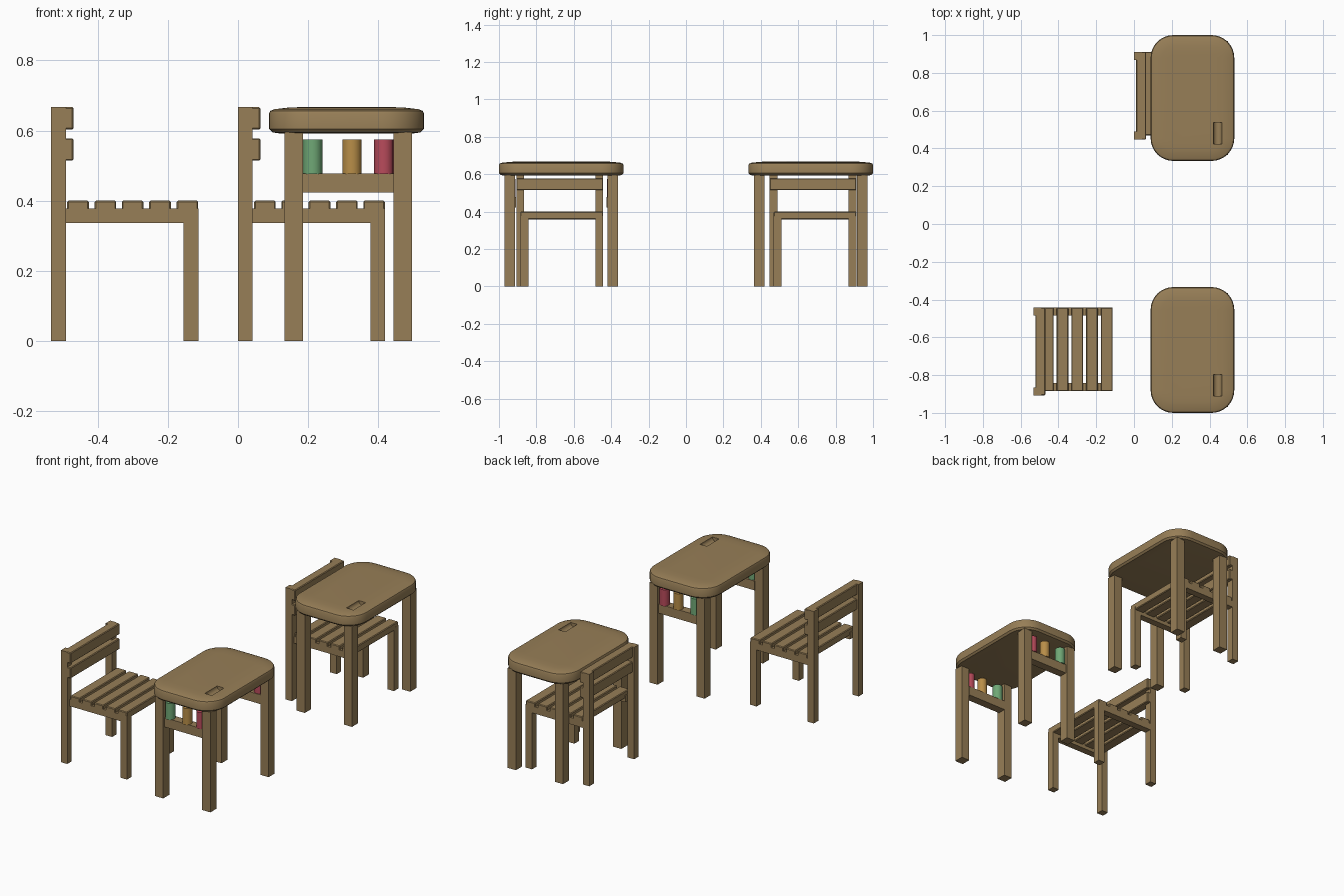
import bpy, bmesh, math
from mathutils import Matrix, Vector

if "Cube" in bpy.data.objects:
    bpy.data.objects.remove(bpy.data.objects["Cube"], do_unlink=True)


def material(name, rgb):
    m = bpy.data.materials.new(name)
    m.use_nodes = True
    m.diffuse_color = (*rgb, 1)
    m.node_tree.nodes["Principled BSDF"].inputs["Base Color"].default_value = (*rgb, 1)
    return m


WOOD = material("warm wood", (0.31, 0.21, 0.095))
GREEN = material("soft green", (0.16, 0.39, 0.18))
GOLD = material("golden yellow", (0.48, 0.27, 0.065))
RED = material("berry red", (0.48, 0.07, 0.105))


def finish(bm, name, mat):
    bmesh.ops.recalc_face_normals(bm, faces=bm.faces)
    mesh = bpy.data.meshes.new(name)
    bm.to_mesh(mesh)
    bm.free()
    ob = bpy.data.objects.new(name, mesh)
    bpy.context.collection.objects.link(ob)
    mesh.materials.append(mat)
    return ob


def smooth(ob, degrees):
    bpy.ops.object.select_all(action='DESELECT')
    ob.select_set(True)
    bpy.context.view_layer.objects.active = ob
    bpy.ops.object.shade_smooth_by_angle(angle=math.radians(degrees))


def box(name, x, y, z, bevel=0):
    """Box from its (low, high) range on each axis."""
    bm = bmesh.new()
    bmesh.ops.create_cube(bm, size=1)
    for v in bm.verts:
        v.co = Vector(sum(r) / 2 + c * (r[1] - r[0]) for r, c in zip((x, y, z), v.co))
    if bevel:
        bmesh.ops.bevel(bm, geom=bm.edges[:], offset=bevel, segments=1, affect='EDGES')
    return finish(bm, name, WOOD)


def cylinder(name, centre, radius, length, mat, sides=16, turn=Matrix()):
    bm = bmesh.new()
    bmesh.ops.create_cone(bm, cap_ends=True, segments=sides, radius1=radius, radius2=radius,
                          depth=length, matrix=Matrix.Translation(centre) @ turn)
    return finish(bm, name, mat)


# Chair: x0 is its back face, y0 and y1 the ends of its seat
def chair(prefix, x0, y0, y1):
    w = 0.042
    back = y0 - 0.022
    for side, yb, yf in (("right", back, y0), ("left", y1 - w, y1 - w)):
        box(f"{prefix}_{side}_back_post", (x0, x0 + w), (yb, yb + w), (0, 0.667))
        box(f"{prefix}_{side}_front_leg", (x0 + 0.378, x0 + 0.42), (yf, yf + w), (0, 0.377))
        box(f"{prefix}_{side}_seat_rail", (x0 + w, x0 + 0.378), (yf, yf + w), (0.337, 0.377))
    for i in range(5):
        x = x0 + 0.0455 + i * 0.078
        box(f"{prefix}_seat_slat_{i + 1}", (x, x + 0.062), (y0, y1), (0.358, 0.4), 0.004)
    for part, z in (("lower", 0.514), ("upper", 0.603)):
        box(f"{prefix}_{part}_back_slat", (x0 + 0.011, x0 + 0.064), (back, y1), (z, z + 0.064), 0.004)


# Desk top: stacked rounded outlines give the soft edge and the low crown
def desk_top(name, cx, cy):
    hx, hy, r = 0.2215, 0.333, 0.12
    profile = [(0.03, 0.592), (0.01, 0.595), (0, 0.605), (0, 0.648),
               (0.004, 0.656), (0.016, 0.661), (0.06, 0.666), (0.1, 0.667)]
    bm = bmesh.new()
    rings = []
    for inset, z in profile:
        ring = []
        rad = r - inset
        for k, (sx, sy) in enumerate(((1, 1), (-1, 1), (-1, -1), (1, -1))):
            for j in range(9):
                a = math.pi / 2 * (k + j / 8)
                ring.append(bm.verts.new((cx + sx * (hx - r) + rad * math.cos(a),
                                          cy + sy * (hy - r) + rad * math.sin(a), z)))
        rings.append(ring)
    for low, high in zip(rings, rings[1:]):
        for i in range(len(low)):
            j = (i + 1) % len(low)
            bm.faces.new((low[i], low[j], high[j], high[i]))
    bm.faces.new(rings[0][::-1])
    bm.faces.new(rings[-1])
    top = finish(bm, name, WOOD)

    # Scooped pencil groove
    cutter = cylinder(name + "_groove_cutter", (cx + 0.133, cy - 0.187, 0.667), 0.0225, 0.115,
                      WOOD, 24, Matrix.Rotation(math.pi / 2, 4, 'X'))
    cutter.hide_render = True
    cutter.hide_set(True)
    mod = top.modifiers.new("groove", 'BOOLEAN')
    mod.operation = 'DIFFERENCE'
    mod.solver = 'EXACT'
    mod.object = cutter
    bpy.context.view_layer.objects.active = top
    bpy.ops.object.modifier_apply(modifier=mod.name)
    bpy.data.objects.remove(cutter, do_unlink=True)
    smooth(top, 35)


def desk(prefix, cy, beads):
    cx = 0.3095
    desk_top(prefix + "_top", cx, cy)
    for end, s in (("front", -1), ("back", 1)):
        y = sorted((cy + s * 0.246, cy + s * 0.303))
        for side, x in (("right", 0.132), ("left", 0.443)):
            box(f"{prefix}_{end}_{side}_leg", (x, x + 0.054), y, (0, 0.596))
        if beads:
            # Cross rail carrying three coloured pegs
            rail = sorted((cy + s * 0.243, cy + s * 0.293))
            box(f"{prefix}_{end}_rail", (0.185, 0.444), rail, (0.423, 0.478))
            for colour, x, mat in (("green", 0.213, GREEN), ("gold", 0.325, GOLD), ("red", 0.416, RED)):
                peg = cylinder(f"{prefix}_{end}_{colour}_peg", (x, cy + s * 0.273, 0.525),
                               0.0275, 0.098, mat)
                smooth(peg, 30)


chair("front_chair", -0.533, -0.885, -0.443)
chair("rear_chair", 0.0, 0.469, 0.911)
desk("front_desk", -0.667, True)
desk("rear_desk", 0.667, False)
